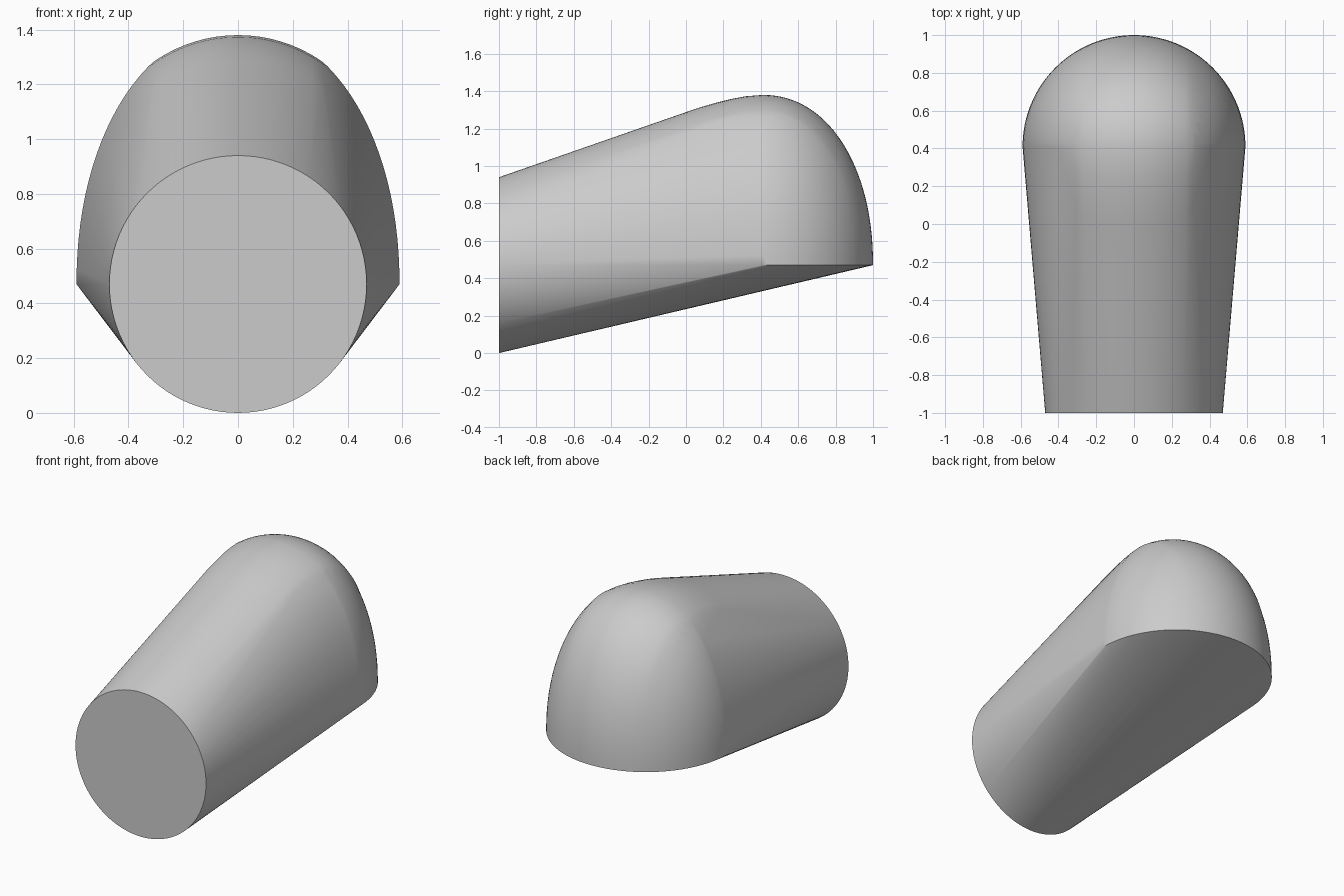
import bpy, bmesh, math
from mathutils import Vector

if "Cube" in bpy.data.objects:
    bpy.data.objects.remove(bpy.data.objects["Cube"], do_unlink=True)

mat = bpy.data.materials.new("light grey")
mat.use_nodes = True
GREY = (0.6, 0.6, 0.6, 1)
mat.diffuse_color = GREY
mat.node_tree.nodes["Principled BSDF"].inputs["Base Color"].default_value = GREY

R, CY, CZ = 0.59, 0.41, 0.47      # dome radius and centre
FRONT_R = 0.47                    # radius of the round front face
RIDGE = 0.31                      # half width of the central strip
points = []

# Round front face
for i in range(96):
    a = math.tau * i / 96
    points.append((FRONT_R * math.cos(a), -1, CZ + FRONT_R * math.sin(a)))

# Side profile of the crown: gentle rise, then a full curve down the back
profile = [Vector((y, z)) for y, z in
           [(0, 1.288), (0.08, 1.315), (0.16, 1.338), (0.24, 1.358), (0.32, 1.373)]]
for i in range(33):
    a = math.pi / 2 * (1 - i / 32)
    e = 2 / 2.12
    profile.append(Vector((CY + R * math.cos(a) ** e if i else CY,
                           CZ + 0.91 * max(math.sin(a), 0) ** e)))

# Central strip: the profile carried across a shallow arc
last = len(profile) - 1
for i, p in enumerate(profile):
    t = profile[min(i + 1, last)] - profile[max(i - 1, 0)]
    inward = Vector((t.y, -t.x)).normalized() if i < last else Vector((-1, 0))
    arc_r = 0.53 + 0.06 * i / last
    for k in range(-8, 9):
        x = RIDGE * k / 8
        q = p + inward * (arc_r - math.sqrt(arc_r ** 2 - x * x))
        points.append((x, q.x, max(q.y, CZ)))

# Rounded shoulders outside the strip, down to the flat rim
N, H = 2.08, 0.94
for j in range(25):
    v = math.sin(math.pi / 2 * j / 24 * 0.9)
    r = R * (1 - v ** N) ** (1 / N)
    for i in range(65):
        a = math.pi * i / 64
        x = r * math.cos(a)
        if abs(x) >= RIDGE or j == 0:
            points.append((x, CY + r * math.sin(a), CZ + H * v))

# Wrap one taut skin around the front face and the dome
bm = bmesh.new()
for p in points:
    bm.verts.new(p)
bmesh.ops.remove_doubles(bm, verts=bm.verts, dist=0.002)
bmesh.ops.convex_hull(bm, input=bm.verts)
bmesh.ops.delete(bm, geom=[v for v in bm.verts if not v.link_faces], context='VERTS')
bmesh.ops.dissolve_limit(bm, angle_limit=math.radians(0.2), verts=bm.verts, edges=bm.edges)
bmesh.ops.recalc_face_normals(bm, faces=bm.faces)

mesh = bpy.data.meshes.new("domed_body")
bm.to_mesh(mesh)
bm.free()
mesh.materials.append(mat)
body = bpy.data.objects.new("domed_body", mesh)
bpy.context.collection.objects.link(body)
bpy.context.view_layer.objects.active = body
body.select_set(True)
bpy.ops.object.shade_smooth_by_angle(angle=math.radians(20))
